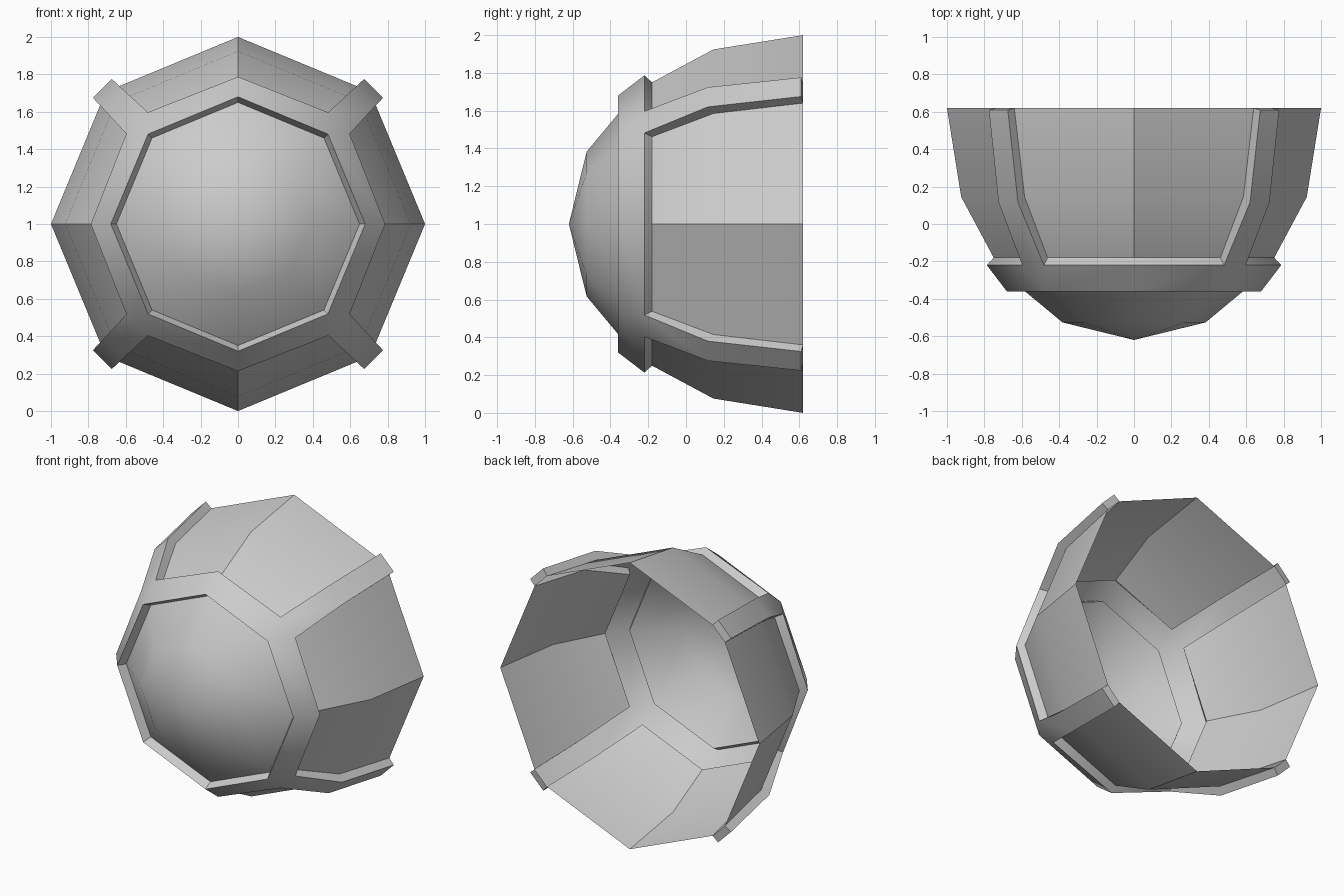
import bpy, bmesh, math
from mathutils import Vector, Matrix

if "Cube" in bpy.data.objects:
    bpy.data.objects.remove(bpy.data.objects["Cube"])


def ring_point(radius, y, step):
    """Point on an octagonal ring about the y axis, step = multiples of 45 degrees from up."""
    a = step * math.pi / 4
    return (radius * math.sin(a), y, radius * math.cos(a))


def build(name, quarter):
    """Repeat the quarter's faces four times around the y axis and weld."""
    bm = bmesh.new()
    for k in range(4):
        rot = Matrix.Rotation(k * math.pi / 2, 3, 'Y')
        for face in quarter:
            bm.faces.new([bm.verts.new(rot @ Vector(p) + Vector((0, 0, 1))) for p in face])
    bmesh.ops.remove_doubles(bm, verts=bm.verts, dist=0.001)
    bmesh.ops.recalc_face_normals(bm, faces=bm.faces)
    centre = Vector((0, 0.5, 1))
    if sum(f.normal.dot(f.calc_center_median() - centre) * f.calc_area() for f in bm.faces) < 0:
        bmesh.ops.reverse_faces(bm, faces=bm.faces)
    me = bpy.data.meshes.new(name)
    bm.to_mesh(me)
    bm.free()
    ob = bpy.data.objects.new(name, me)
    bpy.context.collection.objects.link(ob)
    bpy.ops.object.select_all(action='DESELECT')
    ob.select_set(True)
    bpy.context.view_layer.objects.active = ob
    bpy.ops.object.shade_smooth_by_angle(angle=math.radians(37))
    return ob


def flip(p):
    return (-p[0], p[1], p[2])


# Profile of the upper quarter: centre line, glass edge, raised frame edge (front to back)
mid = [(0, -0.18, 0.75), (0, 0.145, 0.924), (0, 0.62, 1.0)]
edge = [(0.462, -0.18, 0.559), (0.585, 0.145, 0.682), (0.64, 0.62, 0.735)]
outer = [(0.482, -0.22, 0.597), (0.62, 0.115, 0.724), (0.675, 0.61, 0.776)]
outer_mid = (0, -0.22, 0.787)

# Front dome
dome = []
for s in (0, 1):
    a, b = ring_point(0.383, -0.526, s), ring_point(0.383, -0.526, s + 1)
    c, d = ring_point(0.65, -0.304, s + 1), ring_point(0.65, -0.304, s)
    dome += [[(0, -0.62, 0), a, b], [a, d, c, b]]
build("front_dome", dome)

# Side panels
panels = []
for i in (0, 1):
    q = [mid[i], edge[i], edge[i + 1], mid[i + 1]]
    panels += [q, [flip(p) for p in reversed(q)]]
build("side_panels", panels)

# Raised frame: ring, four ribs and their side walls
frame = []
f0, f1 = ring_point(0.68, -0.36, 0), ring_point(0.68, -0.36, 1)
g0, g1 = ring_point(0.65, -0.304, 0), ring_point(0.65, -0.304, 1)
half = [[f0, f1, outer[0], outer_mid],          # ring face
        [g0, g1, f1, f0],                       # ring front wall
        [outer_mid, outer[0], edge[0], mid[0]]]  # ring back wall
for i in (0, 1):
    half.append([outer[i], outer[i + 1], edge[i + 1], edge[i]])  # rib side wall
for q in half:
    frame += [q, [flip(p) for p in reversed(q)]]


def across(p):
    return (p[2], p[1], p[0])


frame.append([f1, across(outer[0]), outer[0]])
for i in (0, 1):
    frame.append([outer[i], across(outer[i]), across(outer[i + 1]), outer[i + 1]])
frame.append([outer[2], across(outer[2]), across(edge[2]), edge[2]])  # rib end
build("raised_frame", frame)
